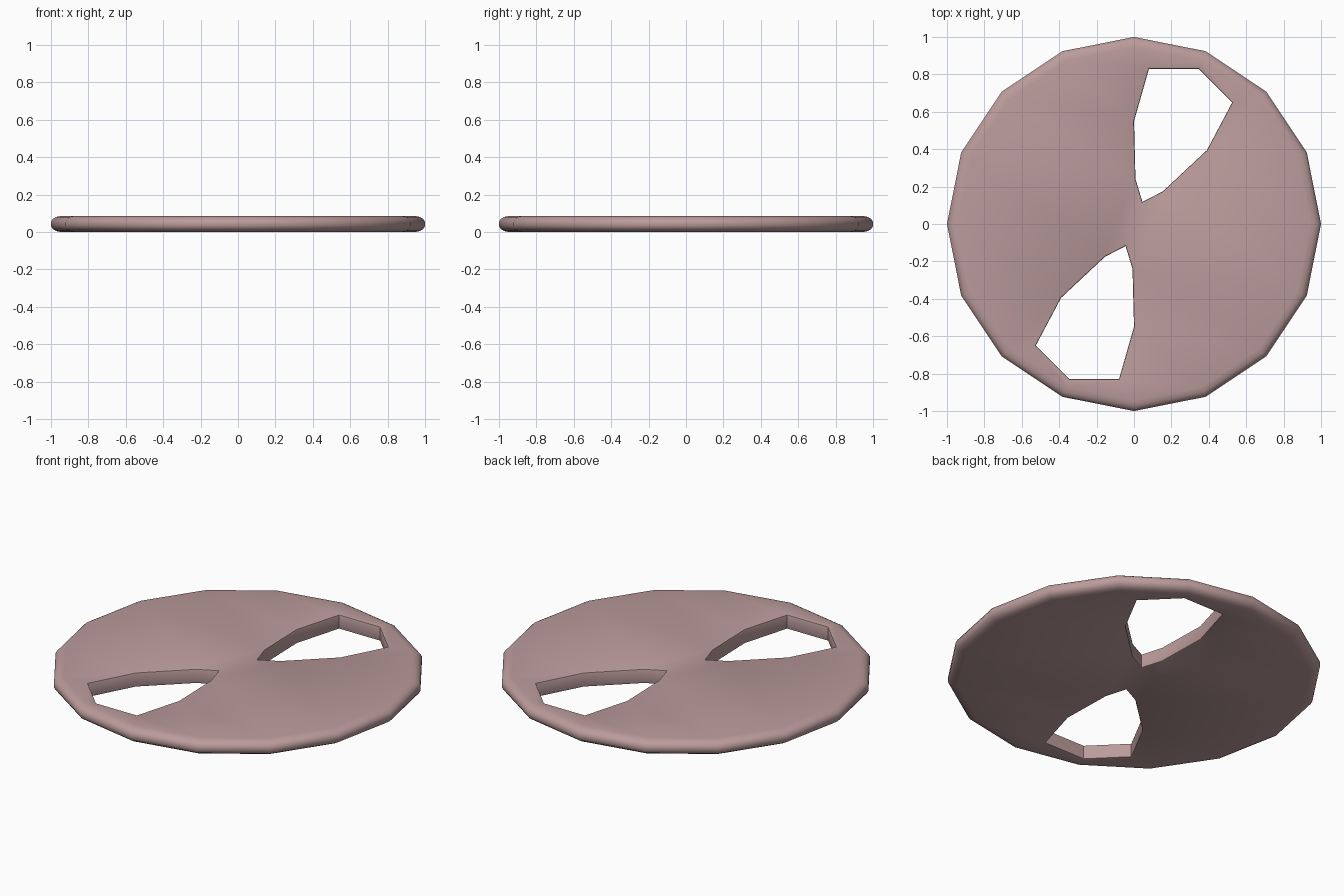
import bpy, bmesh, math
from mathutils import Vector

if "Cube" in bpy.data.objects:
    bpy.data.objects.remove(bpy.data.objects["Cube"])

T = 0.086   # plate thickness
SIDES = 16

# Rounded rim profile (radius, height)
RIM = [(0.945, 0.0), (0.972, 0.005), (0.990, 0.016), (1.0, 0.032),
       (1.0, T - 0.032), (0.990, T - 0.016), (0.972, T - 0.005), (0.945, T)]
# Hole wall profile (outward growth, height)
WALL = [(0.008, 0.0), (0.002, 0.003), (0.0, 0.009),
        (0.0, T - 0.009), (0.002, T - 0.003), (0.008, T)]
HOLE = [(0.08, 0.83), (0.345, 0.83), (0.525, 0.65), (0.39, 0.395),
        (0.155, 0.175), (0.045, 0.118), (0.008, 0.24), (0.0, 0.55)]


def grow(points, d):
    """Offset a clockwise polygon outward by d."""
    out = []
    n = len(points)
    for i in range(n):
        p = Vector(points[i])
        a = (p - Vector(points[i - 1])).normalized()
        b = (Vector(points[(i + 1) % n]) - p).normalized()
        na, nb = Vector((-a.y, a.x)), Vector((-b.y, b.x))
        out.append(p + (na + nb) * (d / (1 + na.dot(nb))))
    return out


def add_wall(bm, rings):
    """Skin stacked rings of (points, z); return bottom and top edge loops."""
    loops = [[bm.verts.new((p[0], p[1], z)) for p in pts] for pts, z in rings]
    n = len(loops[0])
    for lo, hi in zip(loops, loops[1:]):
        for i in range(n):
            j = (i + 1) % n
            bm.faces.new((lo[i], lo[j], hi[j], hi[i]))
    return [[bm.edges.get((l[i], l[(i + 1) % n])) for i in range(n)]
            for l in (loops[0], loops[-1])]


bm = bmesh.new()

# Outer rim
circle = [(math.cos(math.tau * i / SIDES), math.sin(math.tau * i / SIDES))
          for i in range(SIDES)]
bottom, top = add_wall(bm, [([(r * x, r * y) for x, y in circle], z) for r, z in RIM])

# Two holes, the second turned half a circle
for s in (1, -1):
    pts = [(s * x, s * y) for x, y in HOLE]
    b, t = add_wall(bm, [(grow(pts, d), z) for d, z in WALL])
    bottom += b
    top += t

# Flat caps around the holes
for edges, z in ((bottom, -1), (top, 1)):
    bmesh.ops.triangle_fill(bm, use_beauty=True, use_dissolve=False,
                            edges=edges, normal=(0, 0, z))
bmesh.ops.recalc_face_normals(bm, faces=bm.faces[:])

mesh = bpy.data.meshes.new("disc_plate")
bm.to_mesh(mesh)
bm.free()
plate = bpy.data.objects.new("disc_plate", mesh)
bpy.context.collection.objects.link(plate)

# Dusty pink finish
mat = bpy.data.materials.new("dusty_pink")
mat.diffuse_color = (0.50, 0.33, 0.33, 1)
mat.use_nodes = True
mat.node_tree.nodes["Principled BSDF"].inputs["Base Color"].default_value = mat.diffuse_color
mesh.materials.append(mat)

bpy.context.view_layer.objects.active = plate
plate.select_set(True)
bpy.ops.object.shade_smooth_by_angle(angle=math.radians(40))
